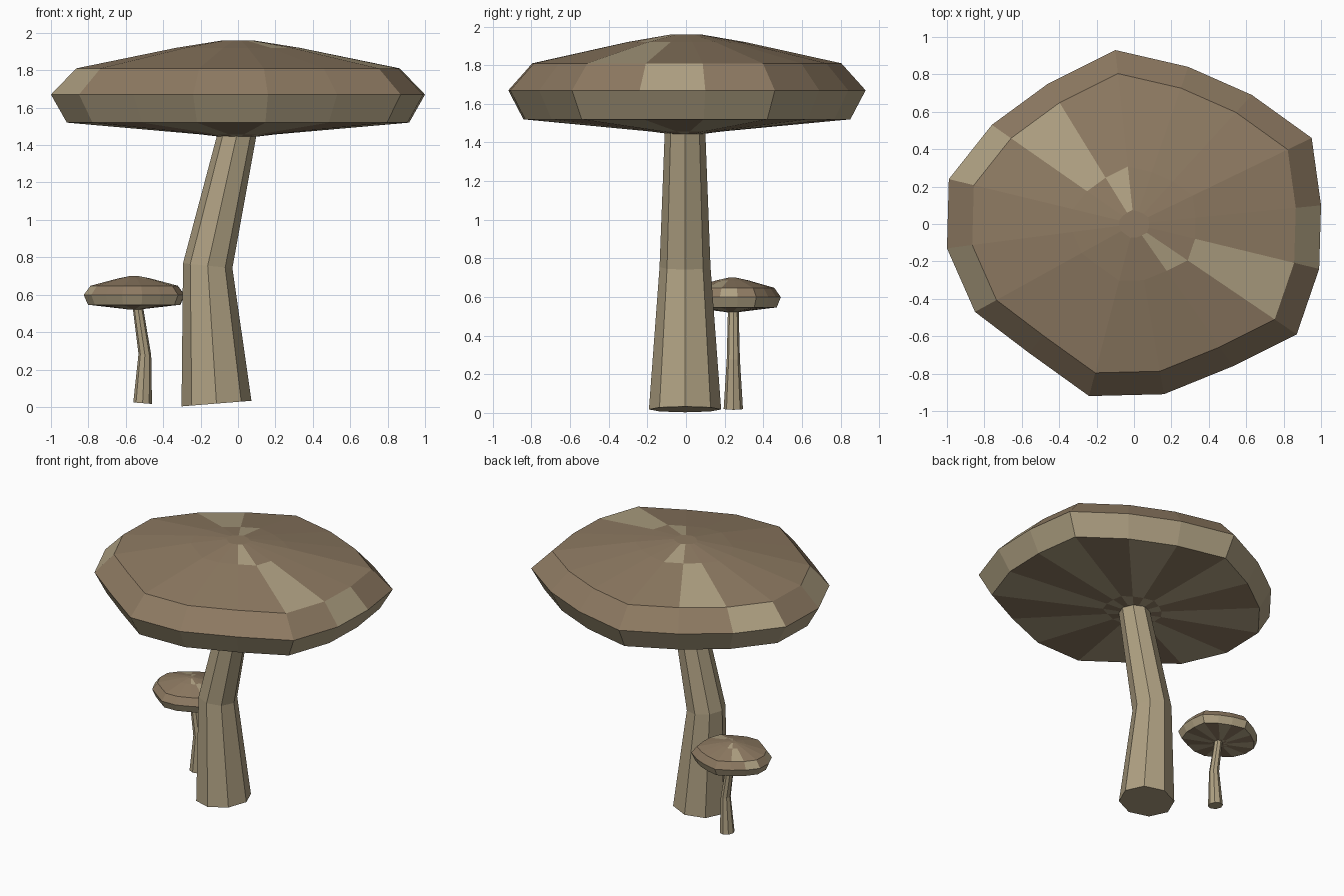
import bpy, bmesh, math
from mathutils import Vector

cube = bpy.data.objects.get("Cube")
if cube:
    bpy.data.objects.remove(cube, do_unlink=True)


def material(name, colour):
    m = bpy.data.materials.new(name)
    m.use_nodes = True
    m.diffuse_color = (*colour, 1)
    m.node_tree.nodes["Principled BSDF"].inputs["Base Color"].default_value = (*colour, 1)
    return m


BROWN = material("cap brown", (0.27, 0.195, 0.122))
TAN = material("stem tan", (0.43, 0.355, 0.225))

# Irregular rim outline, clockwise from the back
RIM = [(-.10, .93), (.29, .84), (.63, .69), (.95, .46), (1, .10), (.99, -.24),
       (.87, -.59), (.53, -.76), (.16, -.91), (-.24, -.92), (-.56, -.69),
       (-.85, -.47), (-1, -.13), (-.99, .24), (-.76, .53), (-.46, .75)]
# Cap rings from the underside up: rim scale, height above the underside
RINGS = [(.10, 0), (.20, .012), (.915, .075), (1, .225), (.865, .365), (.33, .475), (.08, .515)]
# Pale spots on the upper bands: band -> rim segments
SPOTS = {3: (4, 11, 13), 4: (5, 14), 5: (6, 15)}


def finish(name, bm, mats):
    bmesh.ops.recalc_face_normals(bm, faces=bm.faces)
    me = bpy.data.meshes.new(name)
    bm.to_mesh(me)
    bm.free()
    for m in mats:
        me.materials.append(m)
    ob = bpy.data.objects.new(name, me)
    bpy.context.collection.objects.link(ob)
    return ob


def loft(bm, rings):
    """Skin a stack of rings, close both ends, return faces by band."""
    rows = [[bm.verts.new(p) for p in ring] for ring in rings]
    n = len(rows[0])
    bands = [[bm.faces.new((a[i], a[(i + 1) % n], b[(i + 1) % n], b[i])) for i in range(n)]
             for a, b in zip(rows, rows[1:])]
    bm.faces.new(rows[0][::-1])
    bm.faces.new(rows[-1])
    return bands


def cap(name, centre, width, height):
    bm = bmesh.new()
    c = Vector(centre)
    bands = loft(bm, [[c + Vector((x * s * width, y * s * width, z * height)) for x, y in RIM]
                      for s, z in RINGS])
    for b, band in enumerate(bands):
        for i, face in enumerate(band):
            if b < 2:        # alternating gills, reversed near the stem
                pale = (i + b) % 2 == 0
            elif b == 2:     # lower skirt
                pale = True
            else:            # brown top with pale spots
                pale = i in SPOTS[b]
            face.material_index = int(pale)
    return finish(name, bm, (BROWN, TAN))


def stem(name, sections, y):
    """Bent eight-sided stem; each section is x, z, radius, tilt."""
    bm = bmesh.new()
    angles = [math.tau * k / 8 for k in range(8)]
    loft(bm, [[(x + r * math.cos(a), y + r * math.sin(a), z + tilt * r * math.cos(a))
               for a in angles] for x, z, r, tilt in sections])
    return finish(name, bm, (TAN,))


# Large mushroom
cap("large_cap", (0, 0, 1.445), 1, 1)
stem("large_stem", [(-.115, .018, .187, .08), (-.162, .755, .132, -.1), (-.005, 1.46, .105, 0)], -.005)

# Small mushroom
cap("small_cap", (-.555, .24, .52), .27, .35)
stem("small_stem", [(-.51, .02, .05, -.08), (-.498, .28, .034, -.1), (-.535, .53, .028, 0)], .245)
